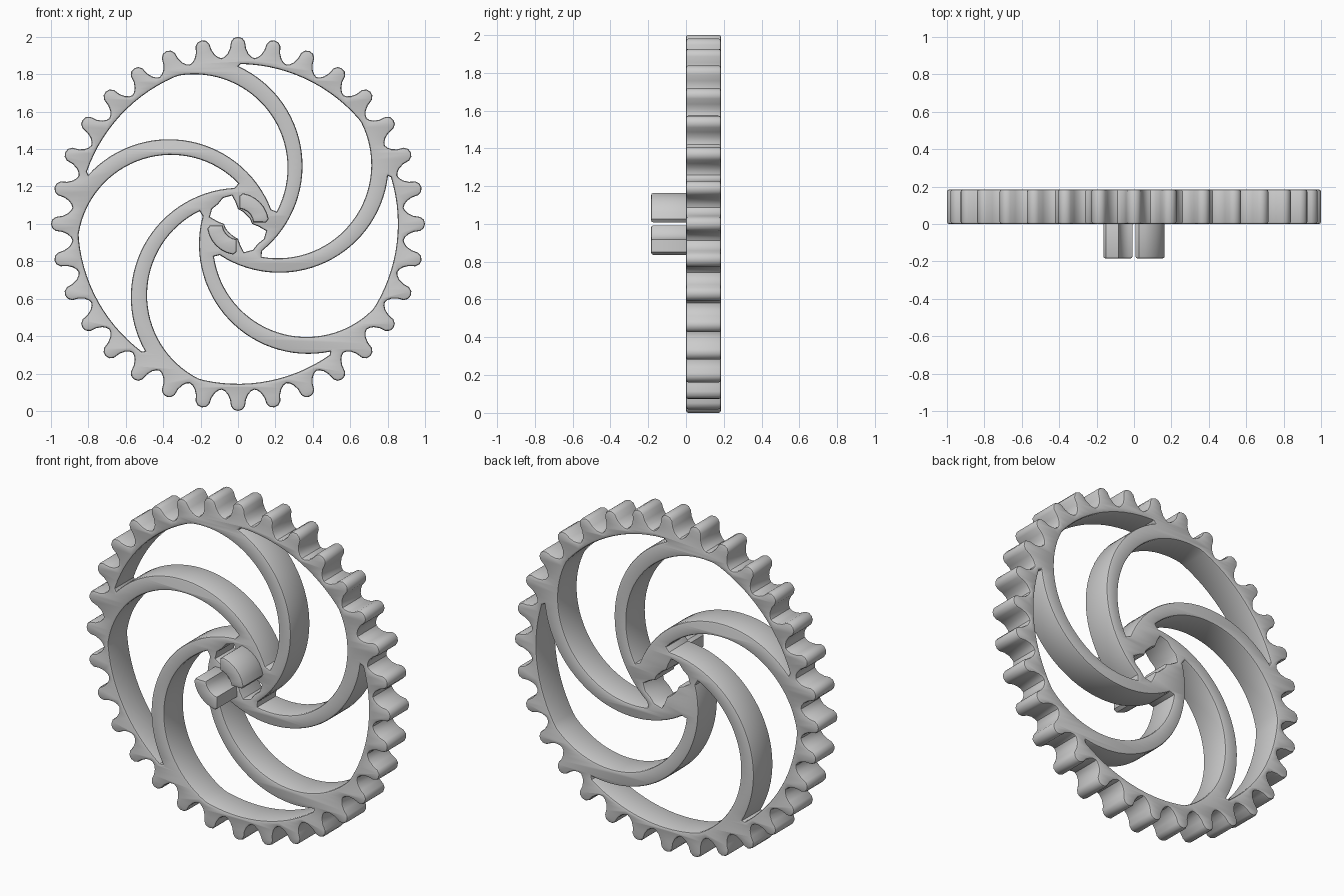
import bpy, bmesh
from math import radians, cos, sin, pi

if "Cube" in bpy.data.objects:
    bpy.data.objects.remove(bpy.data.objects["Cube"])


def polar(r, deg, c=(0, 0)):
    return (c[0] + r * cos(radians(deg)), c[1] + r * sin(radians(deg)))


def arc(c, r, a0, a1, n):
    return [polar(r, a0 + (a1 - a0) * i / n, c) for i in range(n + 1)]


def turn(pts, deg):
    c, s = cos(radians(deg)), sin(radians(deg))
    return [(x * c - y * s, x * s + y * c) for x, y in pts]


def plate(name, loops, y0, y1, bevel):
    """Filled outline (with holes) in the XZ plane, thick from y0 to y1."""
    cu = bpy.data.curves.new(name, 'CURVE')
    cu.dimensions = '2D'
    cu.fill_mode = 'BOTH'
    cu.extrude = (y1 - y0) / 2 - bevel
    cu.bevel_depth = bevel
    cu.bevel_resolution = 1
    cu.offset = -bevel
    for pts in loops:
        sp = cu.splines.new('POLY')
        sp.points.add(len(pts) - 1)
        for p, (x, y) in zip(sp.points, pts):
            p.co = (x, y, 0, 1)
        sp.use_cyclic_u = True
    ob = bpy.data.objects.new(name, cu)
    bpy.context.collection.objects.link(ob)
    ob.rotation_euler = (pi / 2, 0, 0)
    ob.location = (0, (y0 + y1) / 2, 1)
    bpy.ops.object.select_all(action='DESELECT')
    ob.select_set(True)
    bpy.context.view_layer.objects.active = ob
    bpy.ops.object.convert(target='MESH')
    ob = bpy.context.view_layer.objects.active
    bm = bmesh.new()
    bm.from_mesh(ob.data)
    bmesh.ops.remove_doubles(bm, verts=bm.verts, dist=1e-4)
    bmesh.ops.recalc_face_normals(bm, faces=bm.faces)
    bm.to_mesh(ob.data)
    bm.free()
    bpy.ops.object.shade_smooth_by_angle(angle=radians(35))
    return ob


# Toothed outline: 32 rounded teeth
TEETH = 32
half = [(1.0, 0), (0.994, 1.3), (0.975, 2.2), (0.94, 2.6), (0.912, 3.5), (0.896, 4.6)]
tooth = [(r, -a) for r, a in reversed(half[1:])] + half + [(0.89, 5.625)]
outline = [polar(r, 90 + k * 360 / TEETH + a) for k in range(TEETH) for r, a in tooth]

# One opening: inside of a spoke, rim, then outside of the next spoke
RIM = 0.855
c_in = (-0.235, 0.30)
c_out = turn([(-0.24, 0.31)], 72)[0]
opening = (arc(c_in, 0.50, -28, 99, 32)
           + arc((0, 0), RIM, 113.5, 161, 14)
           + arc(c_out, 0.585, 137.5, 21, 30))
openings = [turn(opening, 72 * k) for k in range(5)]

# Broken hub hole: narrow at the two pins, wide in the gaps between them
hub_profile = [(0, 0.075), (22, 0.07), (45, 0.065), (68, 0.07), (90, 0.08), (97, 0.12),
               (102, 0.155), (120, 0.16), (135, 0.15), (150, 0.16), (166, 0.155), (173, 0.11)]
hub_hole = [polar(r, a + s) for s in (0, 180) for a, r in hub_profile]

plate("spoked_gear_wheel", [outline] + openings + [hub_hole], 0.0, 0.185, 0.012)

# Two curved pins on the front of the hub
for name, start in (("hub_pin_upper", 0), ("hub_pin_lower", 180)):
    sector = (arc((0, 0), 0.166, start + 9, start + 81, 6)
              + [polar(0.15, start + 87)]
              + arc((0, 0), 0.082, start + 84, start + 6, 5)
              + [polar(0.15, start + 3)])
    plate(name, [sector], -0.185, 0.02, 0.012)
